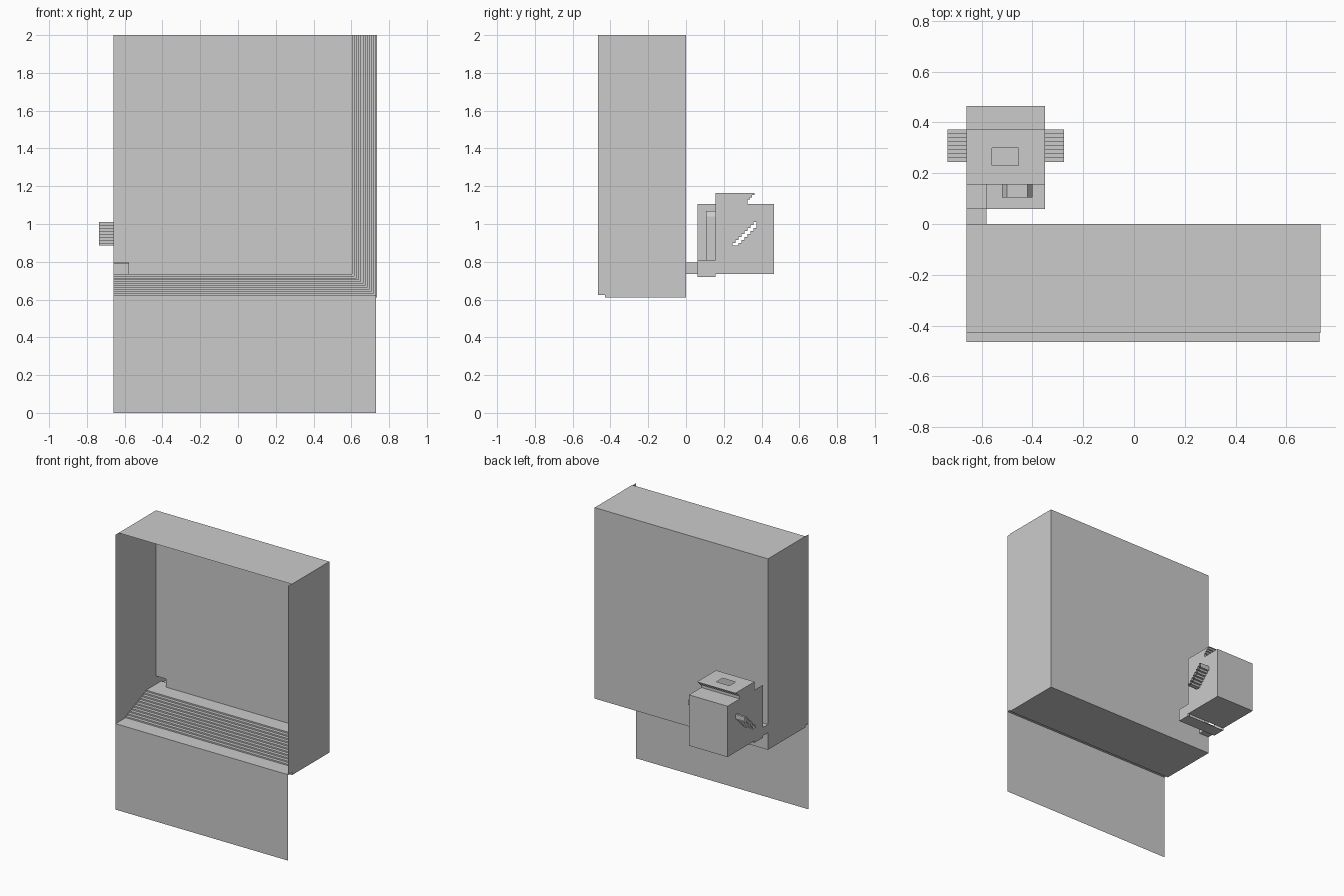
import bpy, bmesh
from mathutils import Vector

if "Cube" in bpy.data.objects:
    bpy.data.objects.remove(bpy.data.objects["Cube"])

XL, XR, YF, TOP = -0.66, 0.735, -0.465, 2.0


def finish(name, bm):
    bmesh.ops.remove_doubles(bm, verts=bm.verts, dist=1e-5)
    bmesh.ops.dissolve_limit(bm, angle_limit=0.01, verts=bm.verts, edges=bm.edges)
    me = bpy.data.meshes.new(name)
    bm.to_mesh(me)
    bm.free()
    ob = bpy.data.objects.new(name, me)
    bpy.context.collection.objects.link(ob)


def place(axis, at, p):
    # Put a 2D point on a plane perpendicular to the axis
    v = list(p)
    v.insert("xyz".index(axis), at)
    return Vector(v)


def sheet(bm, axis, at, *loops):
    # Flat sheet: first loop is the outline, the others are holes
    edges = []
    for loop in loops:
        vs = [bm.verts.new(place(axis, at, p)) for p in loop]
        edges += [bm.edges.new((vs[i - 1], vs[i])) for i in range(len(vs))]
    bmesh.ops.triangle_fill(bm, edges=edges, use_beauty=True,
                            normal=place(axis, 1, (0, 0)))


def rect(a0, a1, b0, b1):
    return [(a0, b0), (a1, b0), (a1, b1), (a0, b1)]


def tube(bm, axis, a, b, loop, closed=True, skip=()):
    # Extruded outline without caps
    for i in range(len(loop) if closed else len(loop) - 1):
        if i in skip:
            continue
        p, q = loop[i], loop[(i + 1) % len(loop)]
        bm.faces.new([bm.verts.new(place(axis, t, r))
                      for t, r in ((a, p), (b, p), (b, q), (a, q))])


def stairs(p, q, n, first=0):
    # Staircase points between two 2D points
    out = [p]
    d = ((q[0] - p[0]) / n, (q[1] - p[1]) / n)
    for i in range(n):
        x, y = out[-1]
        mid = (x + d[0], y) if first == 0 else (x, y + d[1])
        out += [mid, (p[0] + d[0] * (i + 1), p[1] + d[1] * (i + 1))]
    return out


# Front panel
bm = bmesh.new()
sheet(bm, "y", YF, rect(XL, XR - 0.005, 0, 0.625))
finish("front_panel", bm)

# Outer shell: roof, right side, underside, left side and notched back
bm = bmesh.new()
sheet(bm, "z", TOP, rect(XL, XR, -0.43, 0))
sheet(bm, "z", 0.61, rect(XL, XR, -0.43, 0))
sheet(bm, "x", XR, rect(-0.43, 0, 0.61, TOP))
sheet(bm, "x", XL, [(YF, 0.625), (-0.43, 0.625), (-0.43, 0.61), (0, 0.61),
                    (0, TOP), (YF, TOP)])
sheet(bm, "y", 0, [(XL, 0.61), (XR, 0.61), (XR, TOP), (XL, TOP), (XL, 0.795),
                   (-0.58, 0.795), (-0.58, 0.735), (XL, 0.735)])
finish("outer_shell", bm)

# Stepped lining along the floor and right wall
bm = bmesh.new()
prof = [(YF, 0)] + stairs((-0.35, 0), (-0.09, 0.11), 11, 1) + [(0, 0.11)]
rows = []
for y, d in prof:
    x, z = 0.73 - d * 1.15, 0.625 + d
    rows.append([bm.verts.new(c) for c in ((XL, y, z), (x, y, z), (x, y, TOP))])
for r, s in zip(rows, rows[1:]):
    for i in range(2):
        bm.faces.new((r[i], r[i + 1], s[i + 1], s[i]))
finish("stepped_lining", bm)

# Passage to the rear room
bm = bmesh.new()
tube(bm, "y", 0, 0.06, rect(XL, -0.58, 0.735, 0.795))
finish("passage", bm)

# Rear room with stepped vent holes, roof hatch and window hole
RX = -0.35
vent = stairs((0.245, 0.885), (0.372, 1.01), 8, 1)
lower = stairs((0.262, 0.885), (0.372, 0.993), 7, 0)
vent = vent + lower[:0:-1] + [lower[0]]
side = ([(0.155, 0.735), (0.465, 0.735), (0.465, 1.105), (0.325, 1.105)]
        + stairs((0.325, 1.117), (0.375, 1.165), 4, 1) + [(0.155, 1.165)])
window = [(-0.52, 0.81), (-0.40, 0.81), (-0.40, 1.04), (-0.42, 1.07),
          (-0.50, 1.07), (-0.52, 1.04)]
bm = bmesh.new()
for x in (XL, RX):
    sheet(bm, "x", x, side, vent)
tube(bm, "x", XL, RX, side, skip=(len(side) - 2, len(side) - 1))
sheet(bm, "z", 1.165, rect(XL, RX, 0.155, 0.375), rect(-0.56, -0.455, 0.23, 0.30))
sheet(bm, "y", 0.155, rect(XL, RX, 0.79, 1.165), window)
finish("rear_room", bm)

# Stepped side vents, open at the outer end
for name, a, b in (("left_vent", -0.735, XL), ("right_vent", RX, -0.275)):
    bm = bmesh.new()
    tube(bm, "x", a, b, vent)
    finish(name, bm)

# Window alcove
bm = bmesh.new()
tube(bm, "y", 0.105, 0.155, window)
sheet(bm, "y", 0.105, window)
finish("window_alcove", bm)

# Low entry channel in front of the room, with its tall left wall
bm = bmesh.new()
sheet(bm, "z", 0.72, rect(XL, RX, 0.06, 0.155))
sheet(bm, "z", 0.81, rect(XL, -0.58, 0.06, 0.155))
sheet(bm, "x", XL, rect(0.06, 0.155, 0.72, 1.105))
sheet(bm, "x", RX, rect(0.06, 0.155, 0.72, 0.81))
sheet(bm, "y", 0.06, rect(-0.58, RX, 0.72, 0.81))
tube(bm, "z", 0.72, 0.81, stairs((-0.44, 0.065), (-0.36, 0.155), 6), closed=False)
finish("entry_channel", bm)
